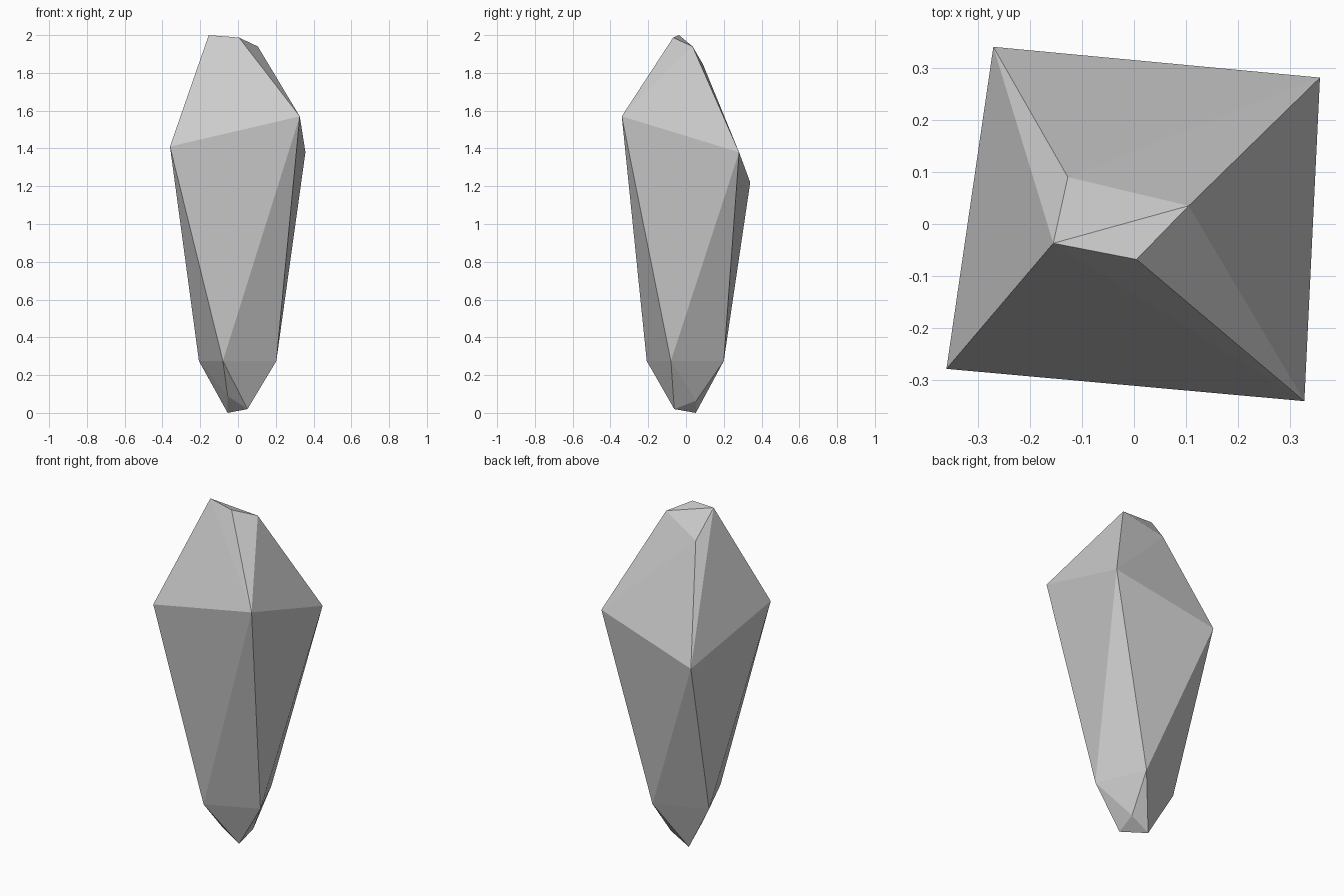
import bpy
import bmesh

# Four-sided rings, bottom to top; corners run front-left, front-right, back-right, back-left
RINGS = [
    # pointed, chipped base
    [(-0.055, -0.065, 0.09), (0.05, -0.062, 0.02), (0.06, 0.055, 0.065), (-0.055, 0.052, 0.0)],
    # lower shoulder, twisted against the girdle
    [(-0.08, -0.208, 0.275), (0.203, -0.08, 0.275), (0.08, 0.2, 0.275), (-0.207, 0.08, 0.275)],
    # wide tilted girdle
    [(-0.36, -0.278, 1.41), (0.327, -0.34, 1.57), (0.357, 0.281, 1.38), (-0.27, 0.34, 1.22)],
    # slanted top facet
    [(-0.155, -0.037, 2.0), (0.005, -0.068, 1.987), (0.105, 0.035, 1.94), (-0.127, 0.09, 1.845)],
]

# Crystal shard: flat facets wrapped around the rings
bm = bmesh.new()
for ring in RINGS:
    for corner in ring:
        bm.verts.new(corner)
bmesh.ops.convex_hull(bm, input=bm.verts[:])
bmesh.ops.recalc_face_normals(bm, faces=bm.faces[:])

mesh = bpy.data.meshes.new("crystal_shard")
bm.to_mesh(mesh)
bm.free()
crystal = bpy.data.objects.new("crystal_shard", mesh)
bpy.context.collection.objects.link(crystal)
